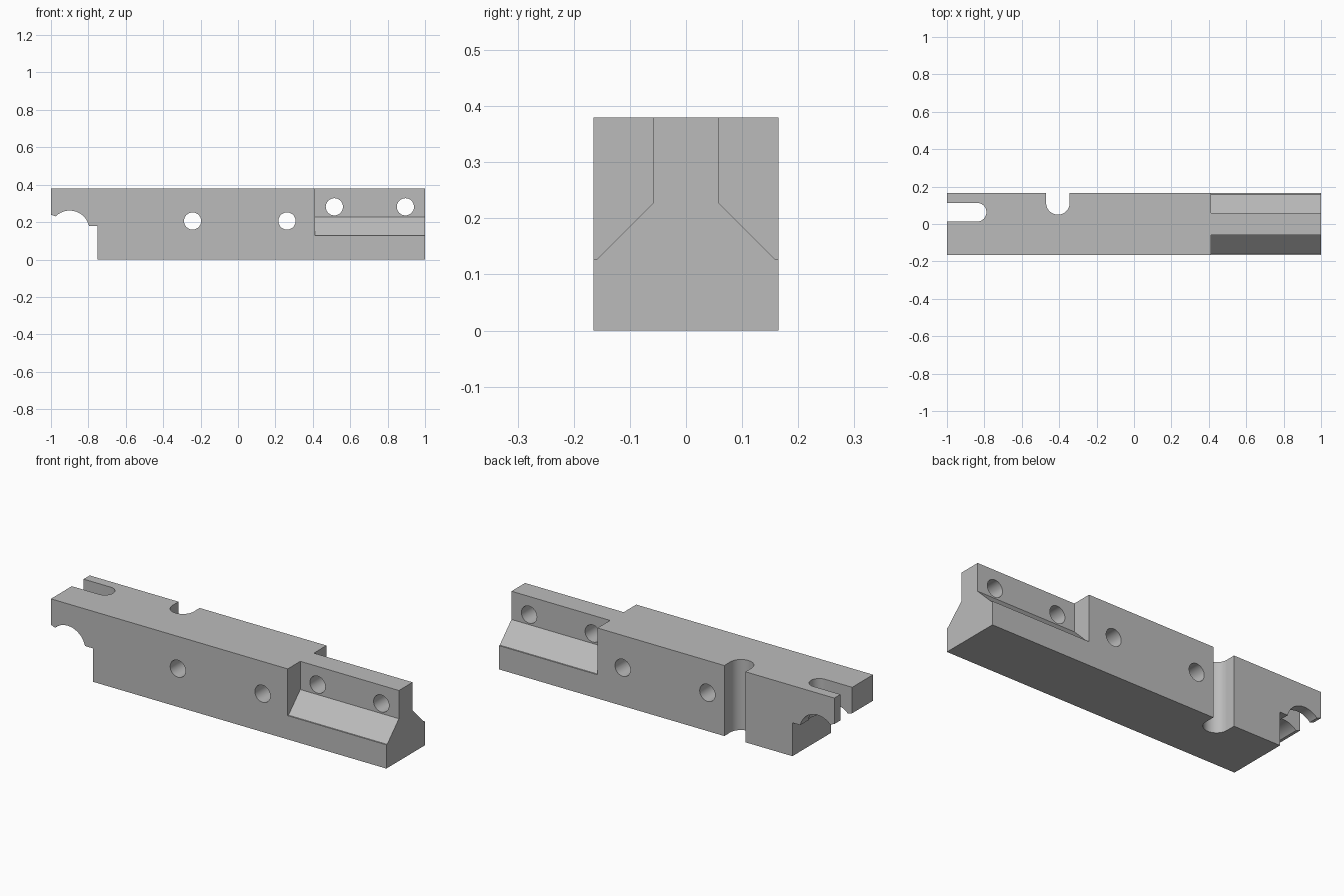
import bpy, bmesh
from math import sin, cos, pi, radians
from mathutils import Vector

cube = bpy.data.objects.get("Cube")
if cube:
    bpy.data.objects.remove(cube, do_unlink=True)

LENGTH, HALF_W, HEIGHT = 2.0, 0.165, 0.38
OVER = 0.1  # how far cutters reach past the block

grey = bpy.data.materials.new("steel_grey")
grey.use_nodes = True
grey.diffuse_color = (0.5, 0.5, 0.5, 1)
grey.node_tree.nodes["Principled BSDF"].inputs["Base Color"].default_value = (0.5, 0.5, 0.5, 1)


def arc(cx, cy, r, start, end, steps=32):
    """Points on an arc, angles in degrees."""
    angles = [radians(start + (end - start) * i / steps) for i in range(steps + 1)]
    return [(cx + r * cos(a), cy + r * sin(a)) for a in angles]


def prism(name, outline, axis, low, high):
    """Extrude a 2D outline along an axis between two positions."""
    place = {"x": lambda p, d: Vector((d, p[0], p[1])),
             "y": lambda p, d: Vector((p[0], d, p[1])),
             "z": lambda p, d: Vector((p[0], p[1], d))}[axis]
    bm = bmesh.new()
    face = bm.faces.new([bm.verts.new(place(p, low)) for p in outline])
    moved = bmesh.ops.extrude_face_region(bm, geom=[face])["geom"]
    shift = place((0, 0), high - low)
    bmesh.ops.translate(bm, vec=shift, verts=[v for v in moved if isinstance(v, bmesh.types.BMVert)])
    bmesh.ops.recalc_face_normals(bm, faces=bm.faces)
    mesh = bpy.data.meshes.new(name)
    bm.to_mesh(mesh)
    bm.free()
    obj = bpy.data.objects.new(name, mesh)
    mesh.materials.append(grey)
    bpy.context.collection.objects.link(obj)
    return obj


# Block: side outline with the stepped nose and its round underside
end = LENGTH / 2
outline = [(-end, HEIGHT), (end, HEIGHT), (end, 0), (-0.75, 0), (-0.75, 0.18)]
outline += arc(-0.9, 0.156, 0.1057, 13.1, 135)
outline += [(-end, 0.24)]
block = prism("clamp_block", outline, "y", -HALF_W, HALF_W)

cutters = []

# Sloped rebates on both sides of the tail
for side in (-1, 1):
    rebate = [(side * y, z) for y, z in
              ((0.058, HEIGHT + OVER), (0.058, 0.228), (0.158, 0.128),
               (HALF_W + OVER, 0.128), (HALF_W + OVER, HEIGHT + OVER))]
    cutters.append(prism("rebate_cutter", rebate, "x", 0.412, end + OVER))

# Cross holes
for x, z in ((-0.243, 0.206), (0.262, 0.206), (0.515, 0.282), (0.895, 0.282)):
    circle = arc(x, z, 0.046, 0, 360)[:-1]
    cutters.append(prism("hole_cutter", circle, "y", -HALF_W - OVER, HALF_W + OVER))

# Round-ended slot in the nose
slot = arc(-0.839, 0.063, 0.05, -90, 90) + [(-end - OVER, 0.113), (-end - OVER, 0.013)]
cutters.append(prism("slot_cutter", slot, "z", -OVER, HEIGHT + OVER))

# Round-bottomed notch in the back
notch = arc(-0.407, 0.113, 0.063, 180, 360)
notch += [(-0.344, HALF_W + OVER), (-0.47, HALF_W + OVER)]
cutters.append(prism("notch_cutter", notch, "z", -OVER, HEIGHT + OVER))

# Cut everything, then drop the cutters
bpy.ops.object.select_all(action="DESELECT")
bpy.context.view_layer.objects.active = block
block.select_set(True)
for cutter in cutters:
    cutter.hide_render = True
    cut = block.modifiers.new("cut", "BOOLEAN")
    cut.operation = "DIFFERENCE"
    cut.solver = "EXACT"
    cut.object = cutter
    bpy.ops.object.modifier_apply(modifier=cut.name)
    bpy.data.objects.remove(cutter, do_unlink=True)

bpy.ops.object.shade_smooth_by_angle(angle=radians(30))
